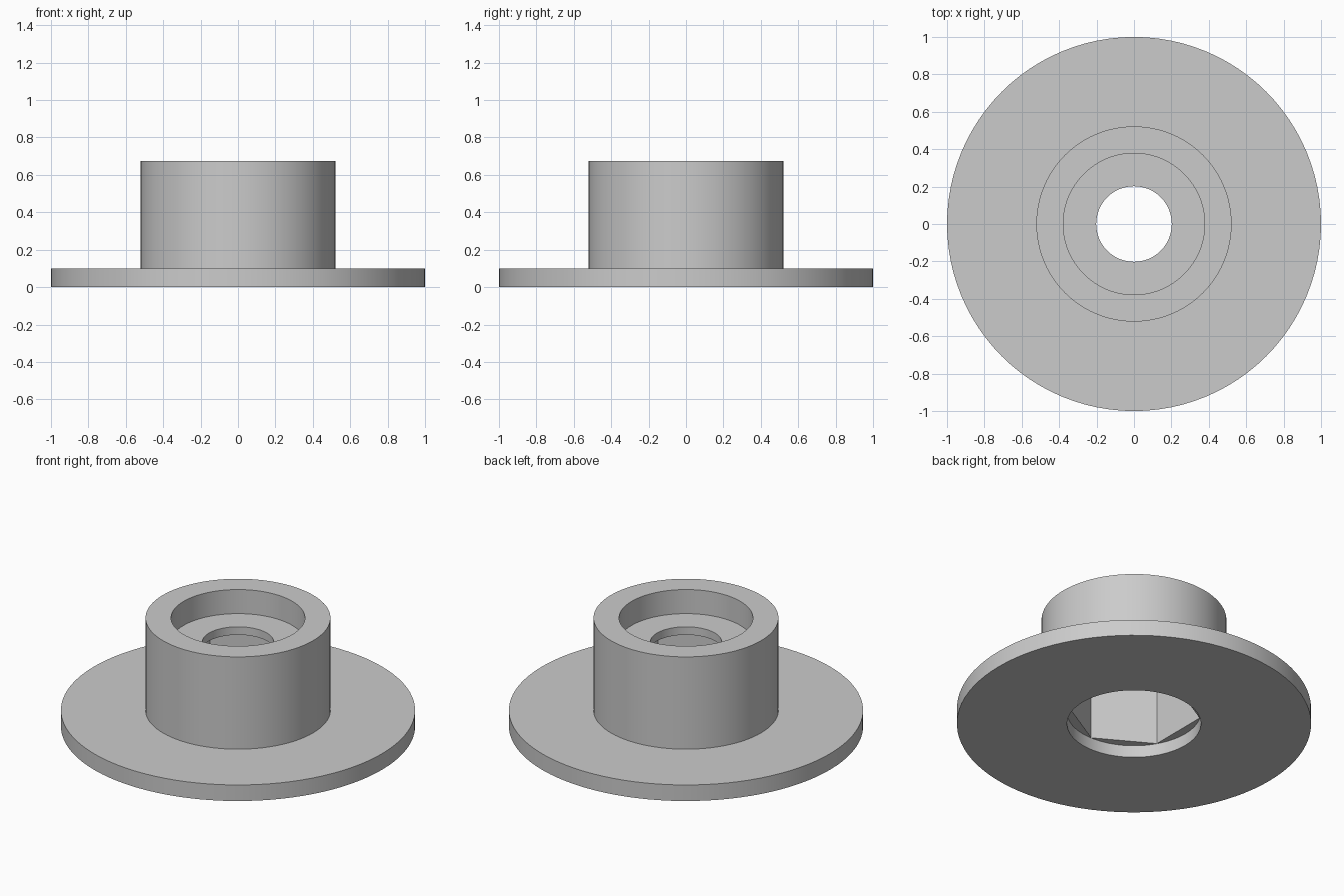
import bpy, bmesh, math

if "Cube" in bpy.data.objects:
    bpy.data.objects.remove(bpy.data.objects["Cube"])

SEG = 96  # divisible by 6 so hexagon corners fall on ring points


def circle(r):
    return lambda a: r


def hexagon(r):
    # corners at 30 degrees + multiples of 60
    def radius(a):
        off = (a - math.radians(30)) % math.radians(60) - math.radians(30)
        return r * math.cos(math.radians(30)) / math.cos(off)
    return radius


# Closed cross-section: (outline, height) from the outer rim up and round
profile = [
    (circle(1.0), 0.0), (circle(1.0), 0.1),          # flange rim
    (circle(0.522), 0.1), (circle(0.522), 0.675),    # hub wall
    (circle(0.378), 0.675), (circle(0.378), 0.525),  # top recess
    (circle(0.202), 0.525), (circle(0.202), 0.475),  # through hole
    (hexagon(0.376), 0.475), (hexagon(0.376), 0.075),  # hexagonal nut pocket
    (circle(0.378), 0.075), (circle(0.378), 0.0),    # bottom counterbore
]

bm = bmesh.new()
rings = []
for outline, z in profile:
    ring = []
    for i in range(SEG):
        a = 2 * math.pi * i / SEG
        r = outline(a)
        ring.append(bm.verts.new((r * math.cos(a), r * math.sin(a), z)))
    rings.append(ring)

for k, lower in enumerate(rings):
    upper = rings[(k + 1) % len(rings)]
    for i in range(SEG):
        j = (i + 1) % SEG
        bm.faces.new((lower[i], lower[j], upper[j], upper[i]))
bmesh.ops.recalc_face_normals(bm, faces=bm.faces)

mesh = bpy.data.meshes.new("flanged_hub")
bm.to_mesh(mesh)
bm.free()
hub = bpy.data.objects.new("flanged_hub", mesh)
bpy.context.collection.objects.link(hub)

# Plain grey finish
grey = bpy.data.materials.new("grey")
grey.diffuse_color = (0.6, 0.6, 0.6, 1)
grey.use_nodes = True
grey.node_tree.nodes["Principled BSDF"].inputs["Base Color"].default_value = grey.diffuse_color
mesh.materials.append(grey)

bpy.context.view_layer.objects.active = hub
hub.select_set(True)
bpy.ops.object.shade_smooth_by_angle(angle=math.radians(30))
